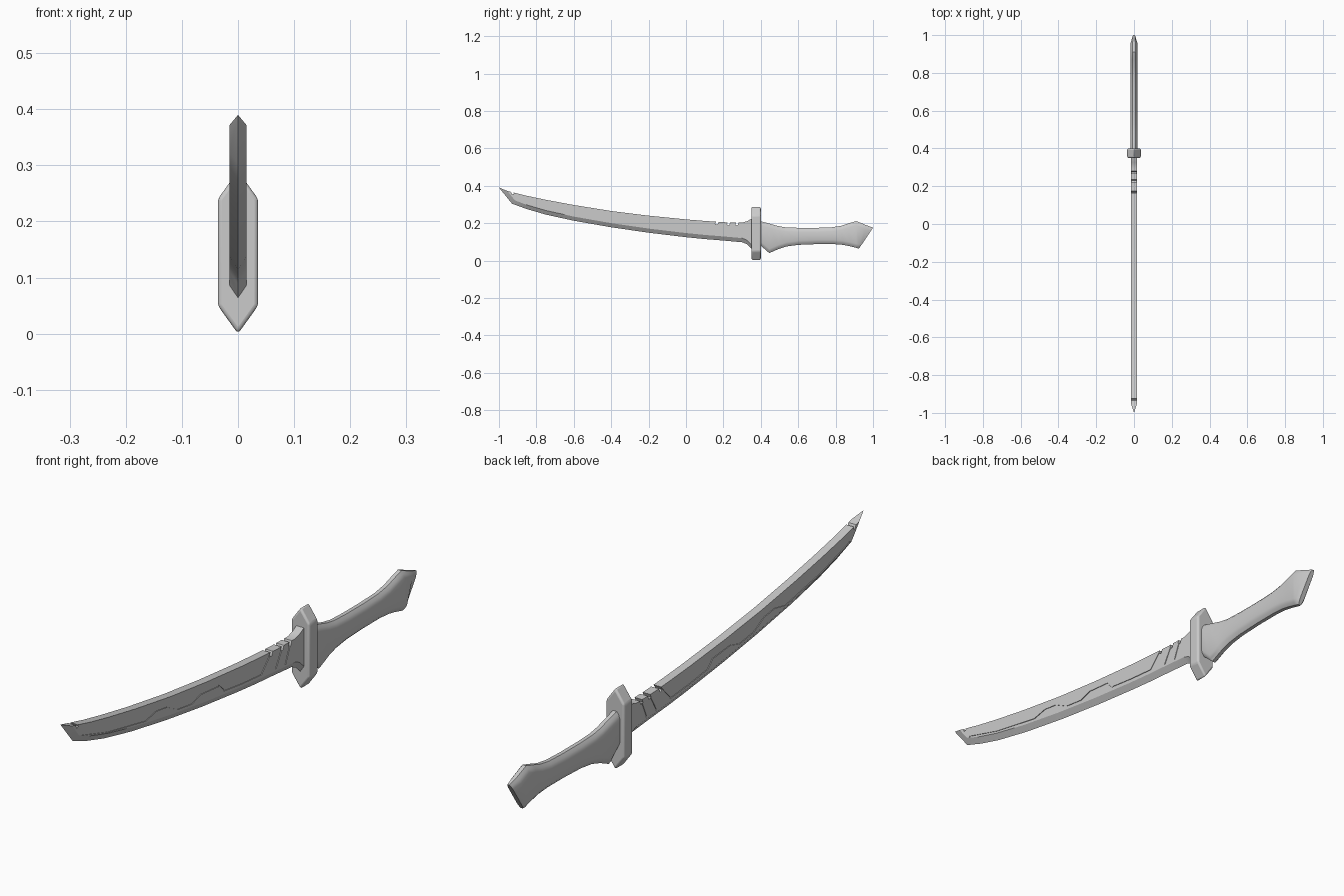
import bpy, bmesh
from mathutils import Vector

if "Cube" in bpy.data.objects:
    bpy.data.objects.remove(bpy.data.objects["Cube"])


def loft(name, rings):
    """Skin a list of equal-length vertex rings and cap both ends."""
    bm = bmesh.new()
    vs = [[bm.verts.new(p) for p in r] for r in rings]
    n = len(rings[0])
    for a, b in zip(vs, vs[1:]):
        for i in range(n):
            j = (i + 1) % n
            bm.faces.new((a[i], a[j], b[j], b[i]))
    bm.faces.new(vs[0])
    bm.faces.new(vs[-1][::-1])
    bmesh.ops.remove_doubles(bm, verts=bm.verts, dist=1e-5)
    bmesh.ops.recalc_face_normals(bm, faces=bm.faces)
    me = bpy.data.meshes.new(name)
    bm.to_mesh(me)
    bm.free()
    ob = bpy.data.objects.new(name, me)
    bpy.context.collection.objects.link(ob)
    return ob


def activate(ob):
    bpy.ops.object.select_all(action='DESELECT')
    ob.select_set(True)
    bpy.context.view_layer.objects.active = ob


def smooth(ob, angle=0.5):
    activate(ob)
    bpy.ops.object.shade_smooth_by_angle(angle=angle)


# Blade: flat spine, flat sides, bevelled cutting edge (y, spine z, edge z)
W = 0.015
stations = [(0.375, 0.226, 0.05), (0.35, 0.223, 0.064), (0.325, 0.21, 0.088),
            (0.30, 0.203, 0.098), (0.2, 0.205, 0.107), (0.1, 0.212, 0.115),
            (0.0, 0.220, 0.125), (-0.2, 0.240, 0.149), (-0.4, 0.265, 0.178),
            (-0.6, 0.297, 0.213), (-0.75, 0.325, 0.246), (-0.85, 0.346, 0.275)]


def blade_ring(top, bev, edge):
    return [(-W, *top), (W, *top), (W, *bev), (0, *edge), (-W, *bev)]


rings = [blade_ring((y, t), (y, b + 0.022), (y, b)) for y, t, b in stations]
rings.append(blade_ring((-0.955, 0.372), (-0.915, 0.322), (-0.93, 0.304)))
rings.append([(0, -1.0, 0.39)] * 5)
blade = loft("blade", rings)


def on_blade(y, f):
    """Point at fraction f of the blade height (0 = edge, 1 = spine)."""
    st = stations + [(-0.955, 0.372, 0.31)]
    for a, b in zip(st, st[1:]):
        if b[0] <= y <= a[0]:
            k = (a[0] - y) / (a[0] - b[0])
            t, e = a[1] + k * (b[1] - a[1]), a[2] + k * (b[2] - a[2])
            return Vector((y, e + f * (t - e)))


def groove(pts, width, x0, x1):
    """Cut a strip following pts (y, height fraction) out of the blade."""
    p = [on_blade(*q) for q in pts]
    rings = []
    for i, c in enumerate(p):
        d = (p[min(i + 1, len(p) - 1)] - p[max(i - 1, 0)]).normalized()
        n = Vector((-d.y, d.x)) * width / 2
        a, b = c + n, c - n
        rings.append([(x0, *a), (x1, *a), (x1, *b), (x0, *b)])
    cutter = loft("groove_cutter", rings)
    cutter.hide_render = True
    m = blade.modifiers.new("cut", 'BOOLEAN')
    m.operation, m.solver, m.object = 'DIFFERENCE', 'EXACT', cutter
    activate(blade)
    bpy.ops.object.modifier_apply(modifier=m.name)
    bpy.data.objects.remove(cutter)


# Panel lines and slanted grooves on both sides
panel = [(-0.90, 0.42), (-0.75, 0.36), (-0.54, 0.36), (-0.48, 0.62),
         (-0.42, 0.64), (-0.36, 0.38), (-0.28, 0.38), (-0.23, 0.62),
         (-0.13, 0.64), (-0.10, 0.38), (0.0, 0.36), (0.11, 0.36), (0.175, 1.1)]
slants = [[(0.19, 0.3), (0.235, 1.1)], [(0.245, 0.3), (0.28, 1.1)]]
for s in (-1, 1):
    for line in [panel] + slants:
        groove(line, 0.005, s * 0.0125, s * 0.03)

# Notches across the spine
for y in (0.168, 0.23, 0.275):
    groove([(y - 0.006, 0.86), (y + 0.008, 1.2)], 0.013, -0.03, 0.03)
groove([(-0.925, 0.86), (-0.935, 1.2)], 0.01, -0.03, 0.03)
smooth(blade)

# Guard: tall hexagonal plate with rounded edges
outline = [(0, 0.0), (0.036, 0.05), (0.036, 0.24), (0.0, 0.29),
           (-0.036, 0.24), (-0.036, 0.05)]
guard = loft("guard", [[(x, y, z) for x, z in outline] for y in (0.35, 0.40)])
bev = guard.modifiers.new("bevel", 'BEVEL')
bev.width, bev.segments, bev.limit_method = 0.007, 3, 'ANGLE'
smooth(guard)


# Handle: chamfered grip flaring to a slanted pommel
def grip_ring(yt, zt, yb, zb, half, rim):
    t, b = Vector((yt, zt)), Vector((yb, zb))
    d = (b - t).normalized()
    mid = d * 0.010
    low = d * 0.022
    side = [(rim, t), (rim + (half - rim) * 0.65, t + mid), (half, t + low),
            (half, b - low), (rim + (half - rim) * 0.65, b - mid), (rim, b)]
    return [(x, *p) for x, p in side] + [(-x, *p) for x, p in side[::-1]]


grip = [(0.38, 0.212, 0.38, 0.095), (0.405, 0.209, 0.405, 0.075),
        (0.445, 0.198, 0.445, 0.040), (0.49, 0.185, 0.495, 0.062),
        (0.53, 0.178, 0.54, 0.076), (0.60, 0.175, 0.60, 0.084),
        (0.70, 0.175, 0.70, 0.088), (0.78, 0.178, 0.79, 0.088),
        (0.83, 0.186, 0.84, 0.084), (0.87, 0.199, 0.875, 0.077),
        (0.91, 0.211, 0.91, 0.068)]
rings = [grip_ring(*g, 0.019, 0.007) for g in grip]
rings.append(grip_ring(0.962, 0.190, 0.917, 0.066, 0.019, 0.007))
rings.append(grip_ring(1.0, 0.176, 0.925, 0.064, 0.009, 0.004))
handle = loft("handle", rings)
smooth(handle, 0.6)
